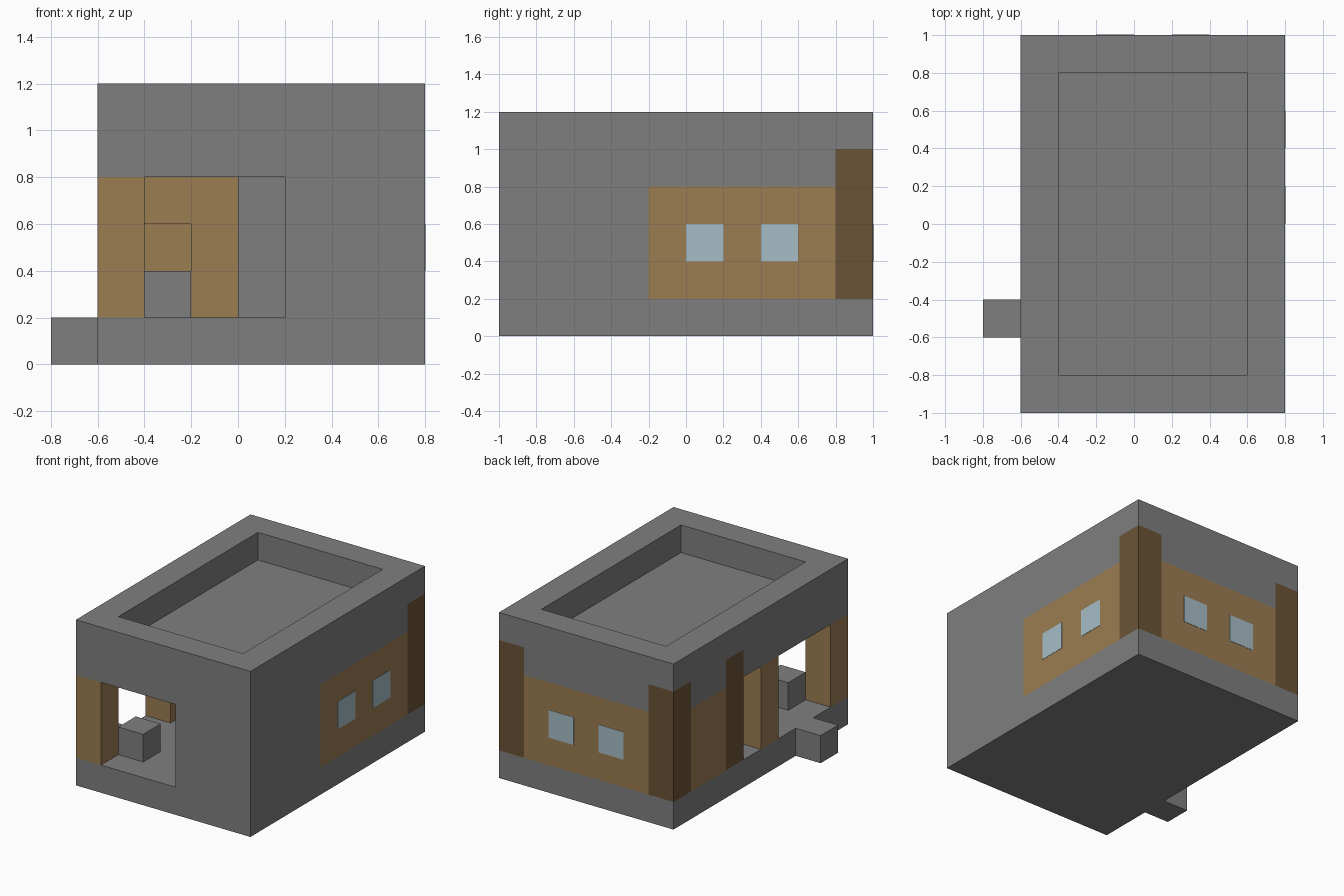
import bpy, bmesh

old = bpy.data.objects.get("Cube")
if old:
    bpy.data.objects.remove(old, do_unlink=True)


def material(name, rgb):
    m = bpy.data.materials.new(name)
    m.use_nodes = True
    m.diffuse_color = (*rgb, 1)
    m.node_tree.nodes["Principled BSDF"].inputs["Base Color"].default_value = (*rgb, 1)
    return m


STONE = material("grey stone", (0.212, 0.212, 0.212))
WOOD = material("light wood", (0.33, 0.207, 0.084))
LOG = material("dark wood", (0.147, 0.088, 0.037))
GLASS = material("pale blue glass", (0.38, 0.515, 0.57))


def finish(name, bm, mat):
    bmesh.ops.recalc_face_normals(bm, faces=bm.faces)
    mesh = bpy.data.meshes.new(name)
    bm.to_mesh(mesh)
    bm.free()
    mesh.materials.append(mat)
    ob = bpy.data.objects.new(name, mesh)
    bpy.context.collection.objects.link(ob)
    return ob


def prism(name, mat, outline, z0, z1):
    """Extrude a flat outline between two heights."""
    bm = bmesh.new()
    face = bm.faces.new([bm.verts.new((x, y, z0)) for x, y in outline])
    top = bmesh.ops.extrude_face_region(bm, geom=[face])
    verts = [v for v in top["geom"] if isinstance(v, bmesh.types.BMVert)]
    bmesh.ops.translate(bm, verts=verts, vec=(0, 0, z1 - z0))
    return finish(name, bm, mat)


def box(name, mat, x0, x1, y0, y1, z0=0.2, z1=0.8):
    return prism(name, mat, [(x0, y0), (x1, y0), (x1, y1), (x0, y1)], z0, z1)


# Foundation and entrance step
box("foundation", STONE, -0.6, 0.8, -1, 1, 0, 0.2)
box("entrance_step", STONE, -0.8, -0.6, -0.6, -0.4, 0, 0.2)

# Stone walls around the porch, and the porch seat
box("front_wall", STONE, 0.2, 0.8, -1, -0.8)
box("right_porch_wall", STONE, 0.6, 0.8, -0.8, -0.2)
box("porch_partition", STONE, 0, 0.6, -0.2, 0)
box("porch_seat", STONE, -0.4, -0.2, -0.8, -0.6, 0.2, 0.4)

# Wooden porch posts
for name, y in (("front_post", -1), ("middle_post", -0.2)):
    box(name, WOOD, -0.6, -0.4, y, y + 0.2)

# Wooden house walls with a doorway
box("right_house_wall", WOOD, 0.6, 0.8, -0.2, 0.8)
box("back_wall", WOOD, -0.4, 0.6, 0.8, 1)
box("left_house_wall", WOOD, -0.6, -0.4, 0.4, 0.8)
box("door_side_wall", WOOD, -0.2, 0, 0.2, 0.4)
box("door_lintel", WOOD, -0.4, -0.2, 0.2, 0.4, 0.6, 0.8)
box("alcove_wall", WOOD, 0, 0.2, 0, 0.4)

# Tall dark corner logs
for name, x, y in (("back_left_log", 0.6, 0.8), ("back_right_log", -0.6, 0.8),
                   ("door_log", -0.6, 0.2)):
    box(name, LOG, x, x + 0.2, y, y + 0.2, 0.2, 1)

# Window panes
t = 0.002
for i, y in enumerate((0, 0.4)):
    box(f"side_window_{i + 1}", GLASS, 0.8 - t, 0.8 + t, y, y + 0.2, 0.4, 0.6)
for i, x in enumerate((-0.2, 0.2)):
    box(f"back_window_{i + 1}", GLASS, x, x + 0.2, 1 - t, 1 + t, 0.4, 0.6)

# Ceiling slab, notched around the logs
prism("ceiling_slab", STONE,
      [(-0.6, -1), (0.8, -1), (0.8, 0.8), (0.6, 0.8), (0.6, 1), (-0.4, 1),
       (-0.4, 0.8), (-0.6, 0.8), (-0.6, 0.4), (-0.4, 0.4), (-0.4, 0.2), (-0.6, 0.2)],
      0.8, 1)

# Roof parapet with a sunken centre
roof = box("roof_parapet", STONE, -0.6, 0.8, -1, 1, 1, 1.2)
bm = bmesh.new()
bm.from_mesh(roof.data)
bm.faces.ensure_lookup_table()
bottom = min(bm.faces, key=lambda f: f.calc_center_median().z)
top = max(bm.faces, key=lambda f: f.calc_center_median().z)
bmesh.ops.inset_region(bm, faces=[top], thickness=0.2, use_even_offset=True)
walls = bmesh.ops.extrude_face_region(bm, geom=[top])
sunk = [v for v in walls["geom"] if isinstance(v, bmesh.types.BMVert)]
bmesh.ops.translate(bm, verts=sunk, vec=(0, 0, -0.2))
bmesh.ops.delete(bm, geom=[f for f in (top, bottom) if f.is_valid], context="FACES")
bmesh.ops.recalc_face_normals(bm, faces=bm.faces)
bm.to_mesh(roof.data)
bm.free()
